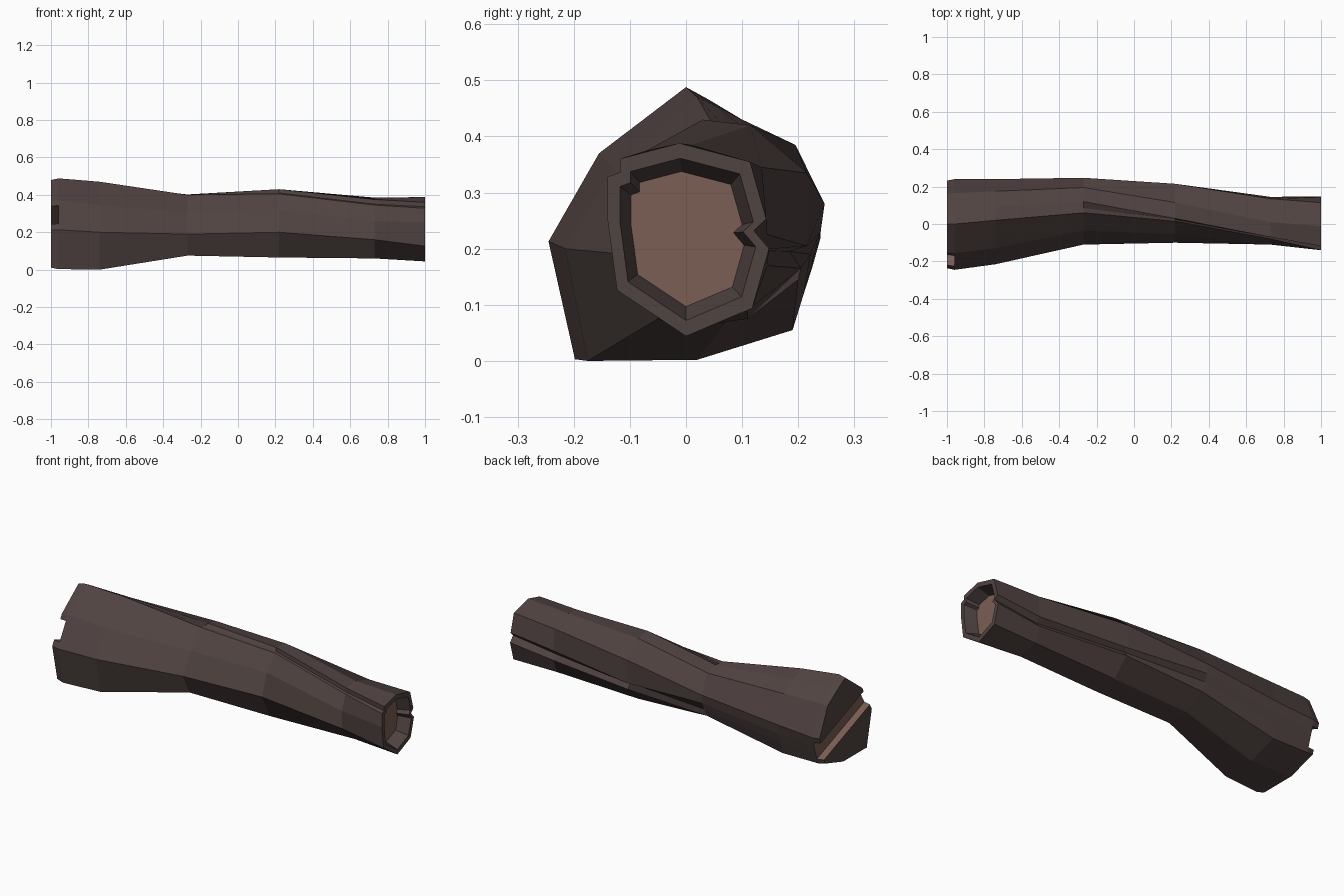
import bpy, bmesh, math

if "Cube" in bpy.data.objects:
    bpy.data.objects.remove(bpy.data.objects["Cube"])


def material(name, rgb):
    m = bpy.data.materials.new(name)
    m.diffuse_color = (*rgb, 1)
    m.use_nodes = True
    m.node_tree.nodes["Principled BSDF"].inputs["Base Color"].default_value = m.diffuse_color
    return m


bark = material("dark bark", (0.080, 0.056, 0.053))
wood = material("bare wood", (0.195, 0.112, 0.089))

# Hand-shaped corners (y, z) of the twisting trunk at each x station:
# top, back upper, crack (3), bottom back, bottom, front low, front, step (3)
sections = [
    (-0.96, [(.165, .385), (.24, .22), (.226, .17), (.21, .12), (.19, .056), (.02, .004),
             (-.198, .003), (-.245, .213), (-.155, .37), (0, .488), (.04, .466), (.08, .442)]),
    (-0.74, [(.175, .385), (.24, .235), (.226, .18), (.21, .12), (.19, .055), (.02, .002),
             (-.175, 0), (-.215, .2), (-.13, .345), (.02, .47), (.055, .454), (.09, .435)]),
    (-0.27, [(.195, .385), (.247, .28), (.24, .23), (.222, .19), (.2, .145), (.08, .08),
             (-.05, .075), (-.11, .19), (-.035, .305), (.06, .4), (.085, .4), (.12, .402)]),
    (0.22, [(.115, .42), (.215, .335), (.215, .205), (.185, .195), (.205, .165), (.11, .075),
            (-.03, .065), (-.1, .2), (-.055, .32), (.015, .405), (.025, .41), (.03, .43)]),
    (0.73, [(.01, .385), (.135, .345), (.145, .225), (.122, .197), (.145, .17), (.11, .09),
            (0, .06), (-.11, .16), (-.11, .26), (-.08, .345), (-.068, .35), (-.07, .375)]),
    (1.0, [(-.012, .388), (.114, .355), (.143, .253), (.121, .232), (.148, .2), (.118, .094),
           (0, .044), (-.123, .126), (-.14, .253), (-.14, .328), (-.118, .336), (-.118, .36)]),
]


def shrunk(points, factor, cy=0.0, cz=0.22):
    return [(cy + (y - cy) * factor, cz + (z - cz) * factor) for y, z in points]


# Chamfered left end, then the rim and the hollow at the right end
left, right = sections[0][1], sections[-1][1]
stations = ([(-1.0, shrunk(left, 0.965))] + sections
            + [(1.0, shrunk(right, 0.84)), (0.93, shrunk(right, 0.70))])

bm = bmesh.new()
rings = [[bm.verts.new((x, y, z)) for y, z in pts] for x, pts in stations]
for a, b in zip(rings, rings[1:]):
    for i in range(len(a)):
        j = (i + 1) % len(a)
        bm.faces.new((a[i], a[j], b[j], b[i]))
bm.faces.new(rings[0])
bm.faces.new(rings[-1]).material_index = 1
bmesh.ops.recalc_face_normals(bm, faces=bm.faces)
mesh = bpy.data.meshes.new("log")
bm.to_mesh(mesh)
bm.free()
log = bpy.data.objects.new("log", mesh)
bpy.context.collection.objects.link(log)

# Slanted split across the left end, showing bare wood
bpy.ops.mesh.primitive_cube_add(size=1, location=(-1.01, -0.005, 0.22),
                                rotation=(math.radians(-21), 0, 0))
cutter = bpy.context.object
cutter.name = "split_cutter"
cutter.scale = (0.10, 0.8, 0.11)
cutter.hide_render = True
for ob in (log, cutter):
    ob.data.materials.append(bark)
    ob.data.materials.append(wood)
for f in cutter.data.polygons:
    f.material_index = 1

cut = log.modifiers.new("end split", 'BOOLEAN')
cut.operation = 'DIFFERENCE'
cut.solver = 'EXACT'
cut.object = cutter
bpy.context.view_layer.update()
bpy.context.view_layer.objects.active = log
bpy.ops.object.modifier_apply(modifier=cut.name)
bpy.data.objects.remove(cutter)
